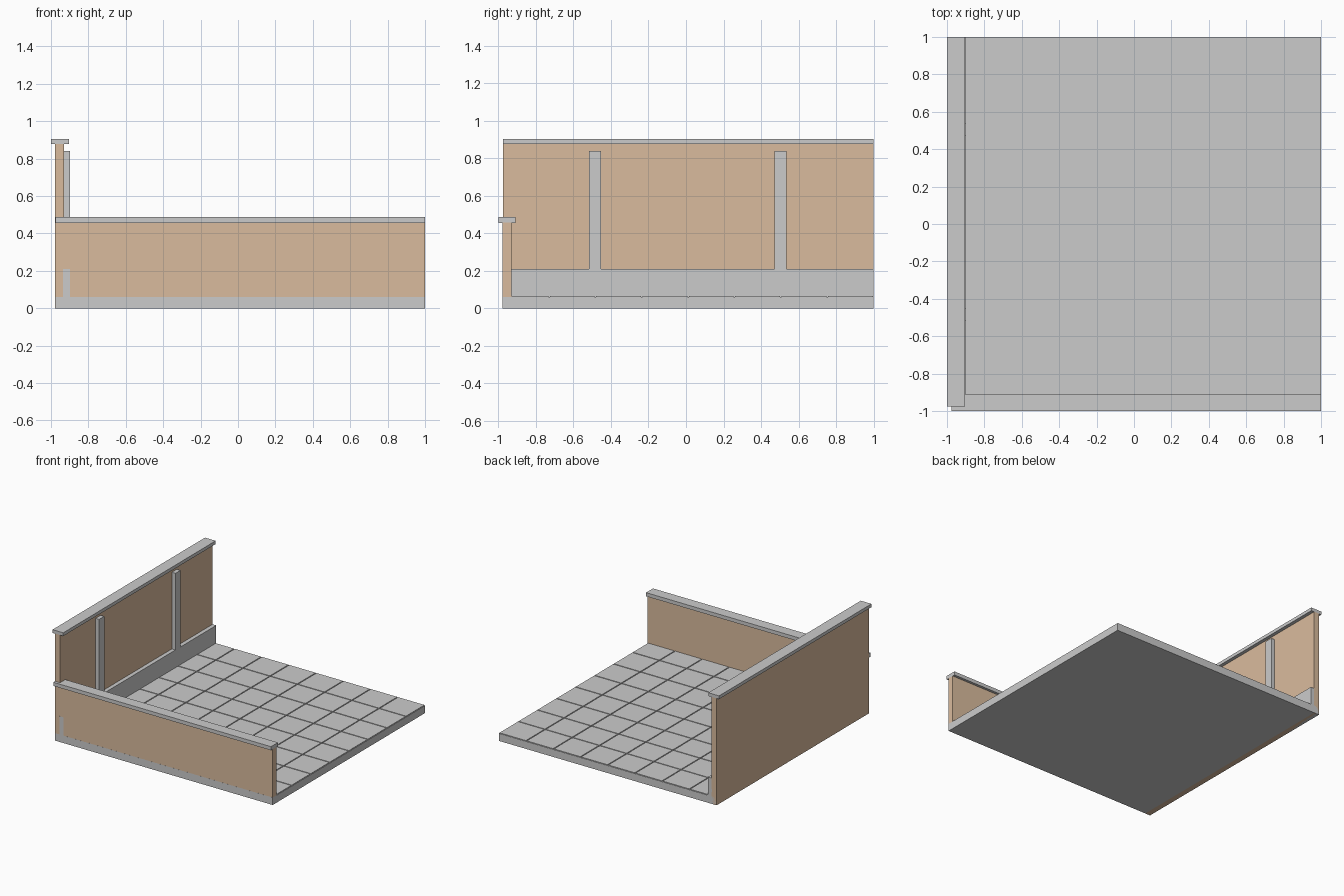
import bpy, bmesh
from mathutils import Vector

if "Cube" in bpy.data.objects:
    bpy.data.objects.remove(bpy.data.objects["Cube"])

brown = bpy.data.materials.new("warm_plaster")
brown.diffuse_color = (0.70, 0.50, 0.34, 1.0)
brown.use_nodes = True
brown.node_tree.nodes["Principled BSDF"].inputs["Base Color"].default_value = brown.diffuse_color


def box(name, lo, hi, mat=None):
    """Axis-aligned box between two corners."""
    lo, hi = Vector(lo), Vector(hi)
    size, mid = hi - lo, (lo + hi) / 2
    bm = bmesh.new()
    bmesh.ops.create_cube(bm, size=1)
    bmesh.ops.scale(bm, vec=size, verts=bm.verts)
    me = bpy.data.meshes.new(name)
    bm.to_mesh(me)
    bm.free()
    ob = bpy.data.objects.new(name, me)
    ob.location = mid
    bpy.context.collection.objects.link(ob)
    if mat:
        me.materials.append(mat)
    return ob


EDGE = -0.977    # outer faces of both walls
INNER = -0.931   # inner faces of both walls
FLOOR = 0.061    # top of the slab

# Floor slab
box("floor_slab", (EDGE, EDGE - 0.001, 0), (1, 1, FLOOR))

# Thin floor tiles, 8 by 8, separated by narrow grooves
pitch = (1 - EDGE) / 8
gap = 0.008
start = EDGE + gap / 2
tile = box("floor_tiles", (start, start, FLOOR - 0.003),
           (start + pitch - gap, start + pitch - gap, FLOOR + 0.005))
for axis in range(2):
    arr = tile.modifiers.new("tile_rows", 'ARRAY')
    arr.count = 8
    arr.use_relative_offset = False
    arr.use_constant_offset = True
    step = [0, 0, 0]
    step[axis] = pitch
    arr.constant_offset_displace = step

# Tall left wall with its cap
box("tall_wall", (EDGE - 0.001, EDGE, 0), (INNER, 1, 0.878), brown)
box("tall_wall_cap", (-1, EDGE, 0.877), (-0.903, 1, 0.904))

# Low front wall with its cap
box("low_wall", (EDGE, EDGE - 0.0005, FLOOR), (1, INNER, 0.458), brown)
box("low_wall_cap", (EDGE, -1, 0.457), (1, -0.910, 0.487))

# Skirting and two upright battens on the tall wall
box("skirting", (INNER - 0.004, EDGE - 0.001, FLOOR - 0.003), (-0.898, 1, 0.211))
for i, y in enumerate((-0.485, 0.504)):
    box(f"wall_batten_{i + 1}", (INNER - 0.004, y - 0.033, 0.209),
        (-0.898, y + 0.033, 0.840))
